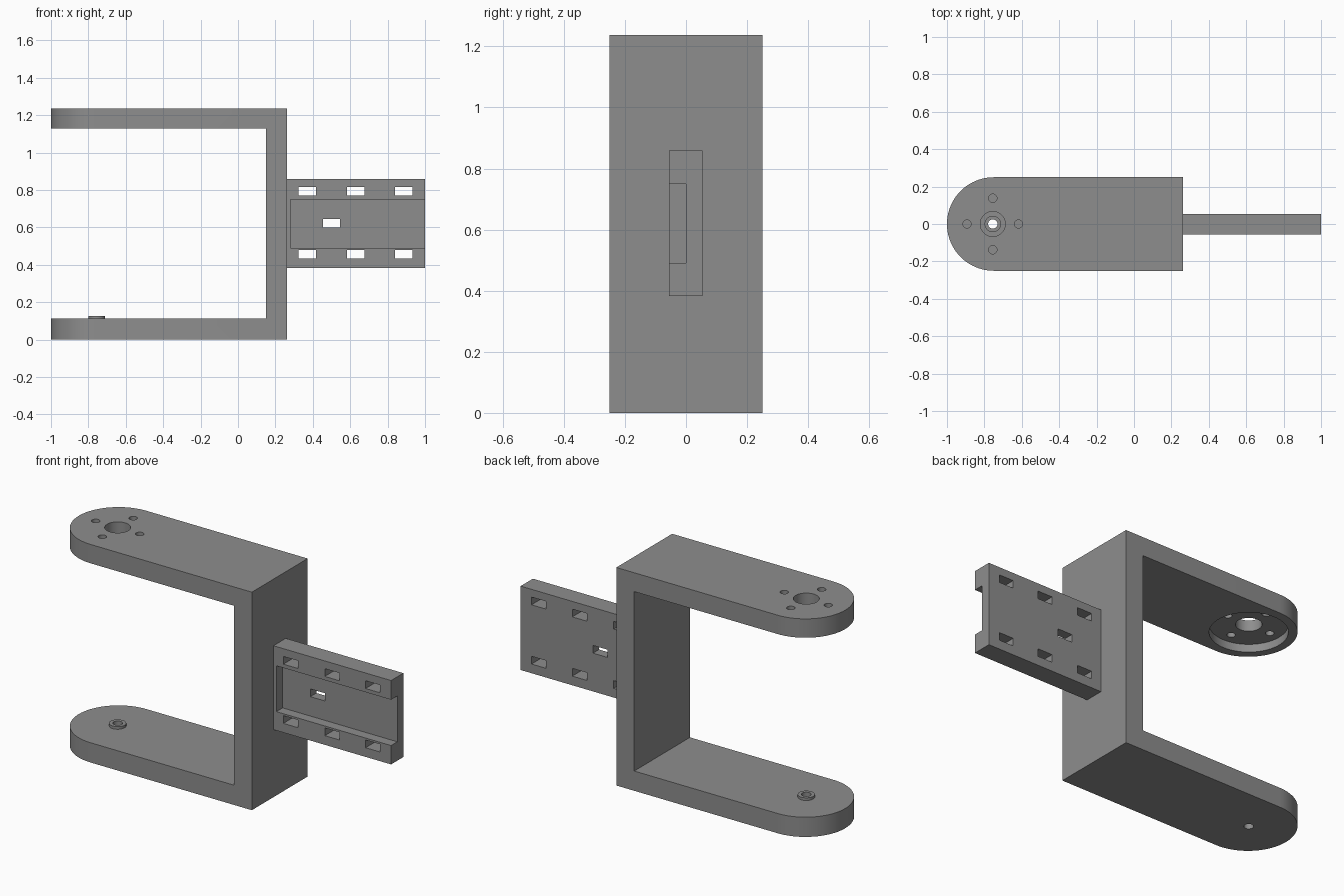
import bpy, bmesh, math

if "Cube" in bpy.data.objects:
    bpy.data.objects.remove(bpy.data.objects["Cube"])

grey = bpy.data.materials.new("mid_grey")
grey.diffuse_color = (0.27, 0.27, 0.27, 1)
grey.use_nodes = True
grey.node_tree.nodes["Principled BSDF"].inputs["Base Color"].default_value = grey.diffuse_color

PIVOT = -0.755            # x of the pivot axis
FRAME_X, H = 0.262, 1.237  # back of the frame, total height


def prism(name, outline, z0, z1):
    """Extrude a plan outline from z0 to z1."""
    bm = bmesh.new()
    face = bm.faces.new([bm.verts.new((x, y, z0)) for x, y in outline])
    top = bmesh.ops.extrude_face_region(bm, geom=[face])["geom"]
    bmesh.ops.translate(bm, vec=(0, 0, z1 - z0),
                        verts=[v for v in top if isinstance(v, bmesh.types.BMVert)])
    bmesh.ops.recalc_face_normals(bm, faces=bm.faces)
    mesh = bpy.data.meshes.new(name)
    bm.to_mesh(mesh)
    bm.free()
    mesh.materials.append(grey)
    ob = bpy.data.objects.new(name, mesh)
    bpy.context.collection.objects.link(ob)
    return ob


def box(name, x0, x1, y0, y1, z0, z1):
    return prism(name, [(x0, y0), (x1, y0), (x1, y1), (x0, y1)], z0, z1)


def disc(name, x, y, r, z0, z1, n=48):
    pts = [(x + r * math.cos(2 * math.pi * i / n), y + r * math.sin(2 * math.pi * i / n))
           for i in range(n)]
    return prism(name, pts, z0, z1)


def cut(target, cutters):
    """Subtract each cutter from the target, then remove it."""
    bpy.context.view_layer.objects.active = target
    for c in cutters:
        c.hide_render = True
        mod = target.modifiers.new("cut", 'BOOLEAN')
        mod.operation, mod.solver, mod.object = 'DIFFERENCE', 'EXACT', c
        bpy.ops.object.modifier_apply(modifier=mod.name)
        bpy.data.objects.remove(c)


def smooth(ob):
    bpy.ops.object.select_all(action='DESELECT')
    ob.select_set(True)
    bpy.context.view_layer.objects.active = ob
    bpy.ops.object.shade_smooth_by_angle(angle=math.radians(30))


# U-shaped frame: rounded plan outline with the middle opened up
R = 0.25
arc = [(-0.75 + R * math.cos(a), R * math.sin(a))
       for a in (math.pi / 2 + math.pi * i / 40 for i in range(41))]
frame = prism("fork_frame", [(FRAME_X, -R), (FRAME_X, R)] + arc, 0, H)
cut(frame, [
    box("opening", -1.2, 0.15, -0.4, 0.4, 0.112, 1.13),
    disc("horn_recess", PIVOT, 0, 0.2, 1.0, 1.175, 64),
    disc("horn_hole", PIVOT, 0, 0.067, 1.0, 1.4),
    disc("pin_hole", PIVOT, 0, 0.025, -0.1, 0.3, 32),
])
# four screw holes around the upper pivot
cut(frame, [disc("screw_hole", PIVOT + 0.138 * math.cos(k * math.pi / 2),
                 0.138 * math.sin(k * math.pi / 2), 0.022, 1.0, 1.4, 24)
            for k in range(4)])
smooth(frame)

# raised ring on the lower arm
boss = disc("pivot_boss", PIVOT, 0, 0.044, 0.112, 0.127)
cut(boss, [disc("boss_hole", PIVOT, 0, 0.025, 0, 0.3, 32)])
smooth(boss)

# mounting plate with a front channel and slots
plate = box("mounting_plate", FRAME_X, 1.0, -0.056, 0.054, 0.383, 0.859)
slots = [(x, z) for z in (0.457, 0.793) for x in (0.37, 0.63, 0.886)] + [(0.5, 0.622)]
cut(plate, [box("channel", 0.28, 1.1, -0.2, 0.0, 0.49, 0.75)] +
    [box("slot", x - 0.046, x + 0.046, -0.2, 0.2, z - 0.022, z + 0.022) for x, z in slots])
